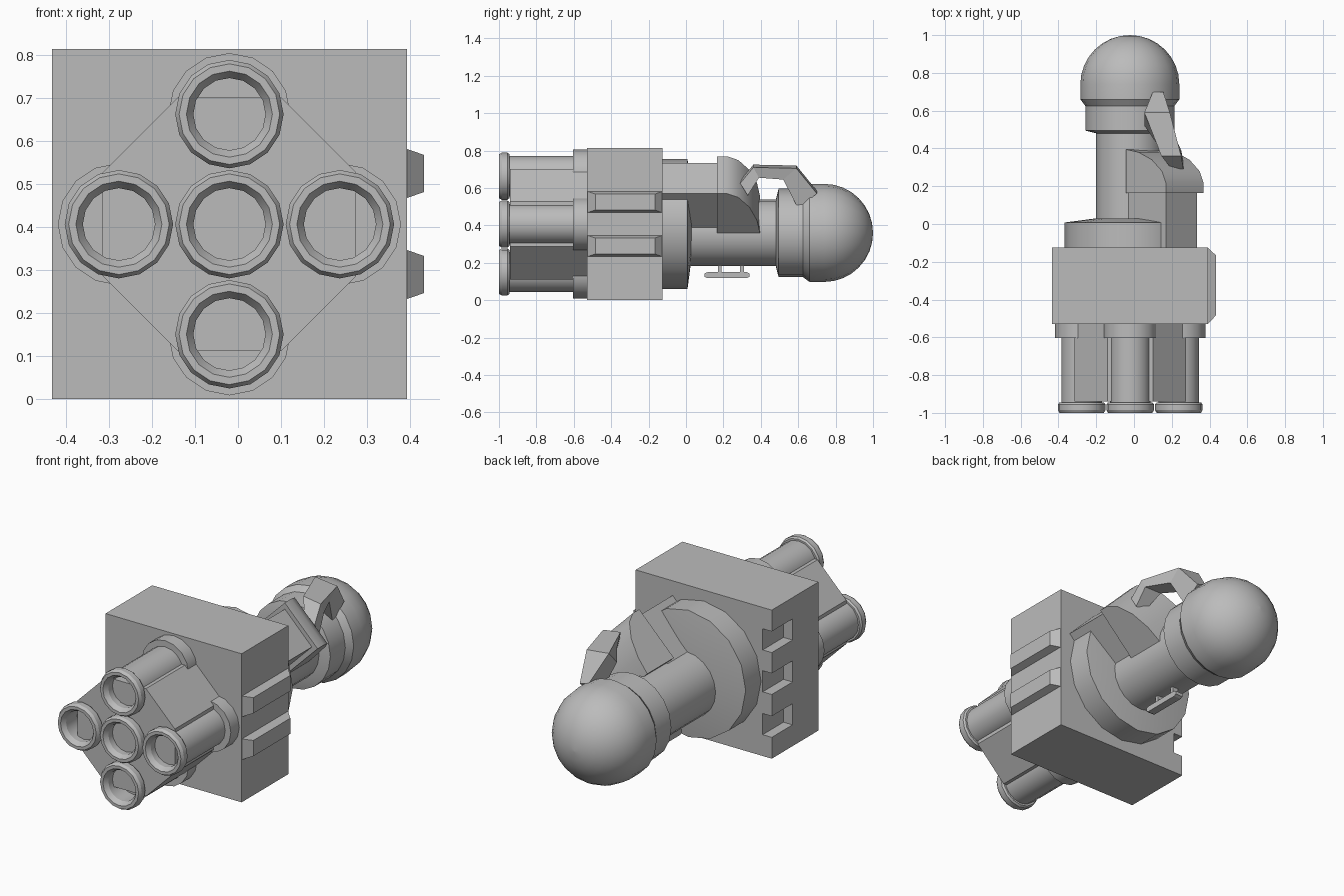
import bpy, bmesh, math
from mathutils import Vector

if "Cube" in bpy.data.objects:
    bpy.data.objects.remove(bpy.data.objects["Cube"])

metal = bpy.data.materials.new("grey metal")
metal.diffuse_color = (0.5, 0.5, 0.5, 1)
metal.use_nodes = True
metal.node_tree.nodes["Principled BSDF"].inputs["Base Color"].default_value = metal.diffuse_color
CX, CZ = -0.02, 0.407      # axis of the head
PX, PZ = -0.022, 0.36      # axis of the grip


def finish(bm, name, smooth=True):
    bmesh.ops.remove_doubles(bm, verts=bm.verts, dist=1e-5)
    bmesh.ops.recalc_face_normals(bm, faces=bm.faces)
    me = bpy.data.meshes.new(name)
    bm.to_mesh(me)
    bm.free()
    me.materials.append(metal)
    ob = bpy.data.objects.new(name, me)
    bpy.context.collection.objects.link(ob)
    if smooth:
        bpy.ops.object.select_all(action='DESELECT')
        ob.select_set(True)
        bpy.context.view_layer.objects.active = ob
        bpy.ops.object.shade_smooth_by_angle(angle=math.radians(30))
    return ob


def skin(name, rings, smooth=False):
    """Join rings of points into a capped solid."""
    bm = bmesh.new()
    vs = [[bm.verts.new(p) for p in r] for r in rings]
    n = len(rings[0])
    for a, b in zip(vs, vs[1:]):
        for i in range(n):
            j = (i + 1) % n
            bm.faces.new((a[i], a[j], b[j], b[i]))
    bm.faces.new(vs[0])
    bm.faces.new(vs[-1])
    return finish(bm, name, smooth)


def lathe(name, profile, x, z, sides=16):
    """Turn (radius, y) points about a line along y."""
    rings = []
    for r, y in profile:
        rings.append([(x + r * math.cos(2 * math.pi * i / sides), y,
                       z + r * math.sin(2 * math.pi * i / sides)) for i in range(sides)])
    return skin(name, rings, True)


def box(name, x0, x1, y0, y1, z0, z1):
    return skin(name, [[(x0, y, z0), (x1, y, z0), (x1, y, z1), (x0, y, z1)] for y in (y0, y1)])


# main block
block = box("main_block", -0.433, 0.393, -0.53, -0.125, 0.0, 0.815)

# three slots in the left rear edge
for i, z in enumerate((0.175, 0.41, 0.64)):
    c = box(f"slot_cutter_{i}", -0.5, -0.378, -0.305, -0.05, z - 0.058, z + 0.058)
    c.hide_render = True
    c.hide_set(True)
    m = block.modifiers.new("slot", 'BOOLEAN')
    m.object = c
    m.operation = 'DIFFERENCE'
    m.solver = 'EXACT'

# two tapered ribs on the right
for i, z in enumerate((0.29, 0.525)):
    rings = []
    for x, y0, y1, h in ((0.39, -0.53, -0.125, 0.058), (0.433, -0.485, -0.165, 0.043)):
        rings.append([(x, y0, z - h), (x, y1, z - h), (x, y1, z + h), (x, y0, z + h)])
    skin(f"side_rib_{i}", rings)

# five barrels, the outer four with collars
offsets = [(0, 0), (0, 0.256), (0, -0.256), (0.257, 0), (-0.257, 0)]
barrel = [(0.108, -0.53), (0.108, -0.945), (0.118, -0.945), (0.126, -0.955), (0.126, -0.985),
          (0.117, -1.0), (0.1, -1.0), (0.084, -0.975), (0.084, -0.88)]
for i, (dx, dz) in enumerate(offsets):
    lathe(f"barrel_{i}", barrel, CX + dx, CZ + dz)
    if i:
        lathe(f"barrel_collar_{i}", [(0.142, -0.52), (0.142, -0.603)], CX + dx, CZ + dz)

# web between the barrels
a, b = 0.295, 0.12
octagon = [(a, -b), (a, b), (b, a), (-b, a), (-a, b), (-a, -b), (-b, -a), (b, -a)]
skin("barrel_web", [[(CX + p, y, CZ + q) for p, q in octagon] for y in (-0.53, -0.94)])

# rear disc, grip and rounded pommel
lathe("rear_disc", [(0.348, -0.13), (0.348, 0.008), (0.18, 0.03)], CX, CZ)
lathe("grip", [(0.178, 0.0), (0.178, 0.5)], PX, PZ, 20)
pommel = [(0.178, 0.48), (0.236, 0.495), (0.236, 0.625), (0.262, 0.66)]
for k in range(9):
    t = math.radians(90 * k / 8)
    pommel.append((max(0.262 * math.cos(t), 0.001), 0.74 + 0.26 * math.sin(t)))
lathe("pommel", pommel, PX, PZ, 20)


# angled housing beside the grip: u points outward at 45 degrees, v across
def slanted(u, v, y):
    s = math.sqrt(0.5)
    return (PX + s * (u + v), y, PZ + s * (u - v))


def housing(name, profile, v0, v1):
    return skin(name, [[slanted(u, v, y) for y, u in profile] for v in (v0, v1)], True)


housing("housing_arm", [(-0.13, 0.1), (-0.13, 0.4), (0.2, 0.4), (0.2, 0.1)], -0.13, 0.102)
housing("housing_hood", [(0.165, 0.127), (0.165, 0.424), (0.22, 0.424), (0.28, 0.395),
                         (0.34, 0.32), (0.38, 0.22), (0.395, 0.127)], -0.155, 0.127)

# bent lever from housing to pommel: (y, z) outer and inner, x left and right
stations = [((0.29, 0.64), (0.33, 0.56), 0.20, 0.262),
            ((0.36, 0.725), (0.39, 0.655), 0.145, 0.25),
            ((0.59, 0.72), (0.52, 0.645), 0.055, 0.19),
            ((0.70, 0.585), (0.60, 0.49), 0.10, 0.155)]
skin("lever", [[(l, *o), (r, o[0], o[1] - 0.015), (r, *i), (l, *i)] for o, i, l, r in stations])

# small rail under the grip
rail = [(0.10, 0.125), (0.115, 0.118), (0.325, 0.118), (0.34, 0.125),
        (0.34, 0.143), (0.325, 0.15), (0.115, 0.15), (0.10, 0.143)]
skin("rail", [[(x, y, z) for y, z in rail] for x in (-0.045, 0.0)])
for i, y in enumerate((0.18, 0.3)):
    box(f"rail_post_{i}", -0.04, -0.005, y - 0.01, y + 0.01, 0.145, 0.2)
